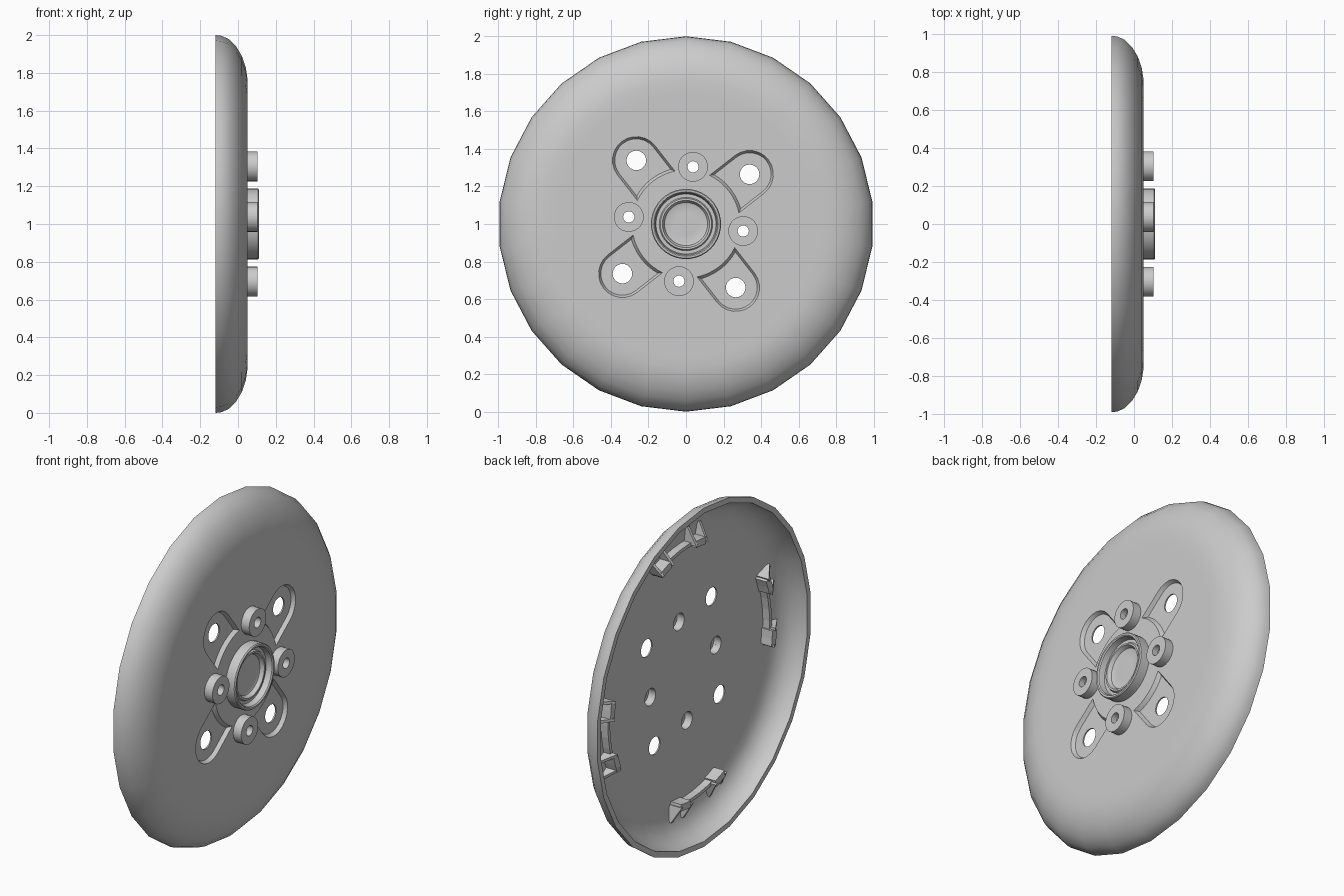
import bpy, bmesh, math
from mathutils import Matrix

if "Cube" in bpy.data.objects:
    bpy.data.objects.remove(bpy.data.objects["Cube"])

grey = bpy.data.materials.new("plain grey")
grey.use_nodes = True
GREY = (0.6, 0.6, 0.6, 1.0)
grey.diffuse_color = GREY
grey.node_tree.nodes["Principled BSDF"].inputs["Base Color"].default_value = GREY

TILT = math.radians(-7)                       # angular offset of the hub pattern
BOSS_ANGLES = [TILT + k * math.pi / 2 for k in range(4)]
LUG_ANGLES = [a + math.pi / 4 for a in BOSS_ANGLES]


def make_object(name, bm):
    """Turn a bmesh built around the x axis into an object at axle height."""
    bmesh.ops.recalc_face_normals(bm, faces=bm.faces)
    mesh = bpy.data.meshes.new(name)
    bm.to_mesh(mesh)
    bm.free()
    mesh.materials.append(grey)
    ob = bpy.data.objects.new(name, mesh)
    ob.location.z = 1
    bpy.context.collection.objects.link(ob)
    return ob


def shade(ob):
    bpy.ops.object.select_all(action='DESELECT')
    ob.select_set(True)
    bpy.context.view_layer.objects.active = ob
    bpy.ops.object.shade_smooth_by_angle(angle=math.radians(32))


def bridge(bm, a, b):
    for i in range(len(a)):
        j = (i + 1) % len(a)
        bm.faces.new((a[i], a[j], b[j], b[i]))


def lathe(bm, profile, sides, centre=(0, 0), start=0, loop=False):
    """Revolve (radius, x) points about x; open profiles are capped at both ends."""
    rings = []
    for r, x in profile:
        rings.append([bm.verts.new((x, centre[0] + r * math.cos(start + i * math.tau / sides),
                                    centre[1] + r * math.sin(start + i * math.tau / sides)))
                      for i in range(sides)])
    for a, b in zip(rings, rings[1:]):
        bridge(bm, a, b)
    if loop:
        bridge(bm, rings[-1], rings[0])
    else:
        bm.faces.new(rings[0])
        bm.faces.new(rings[-1])


def polar(r, a):
    return r * math.cos(a), r * math.sin(a)


def cut(ob, cutter):
    mod = ob.modifiers.new("cut", 'BOOLEAN')
    mod.operation, mod.solver, mod.object = 'DIFFERENCE', 'EXACT', cutter
    bpy.context.view_layer.objects.active = ob
    bpy.ops.object.modifier_apply(modifier=mod.name)
    bpy.data.objects.remove(cutter)


# Dished cover: hollow shell with a rounded shoulder
bm = bmesh.new()
lathe(bm, [(0.70, 0.05), (0.77, 0.05), (0.83, 0.041), (0.89, 0.02), (0.94, -0.01),
           (0.98, -0.05), (0.997, -0.09), (1.0, -0.118), (0.968, -0.118), (0.96, -0.08),
           (0.93, -0.035), (0.89, -0.003), (0.84, 0.013), (0.77, 0.02), (0.70, 0.02)],
      26, start=math.pi / 2)
cover = make_object("cover", bm)


# Four round-ended pockets with sloped walls
def pocket_outline(half, inner, tip=0.43, steps=12):
    spread = math.asin(half / inner)
    pts = [polar(inner, spread - 2 * spread * i / 8) for i in range(9)]
    for i in range(steps + 1):
        c, s = polar(half, -math.pi / 2 + math.pi * i / steps)
        pts.append((tip + c, s))
    return pts


bm = bmesh.new()
for ang in LUG_ANGLES:
    turn = Matrix.Rotation(ang, 3, 'X')
    rings = []
    for x, half, inner in ((0.028, 0.115, 0.302), (0.05, 0.127, 0.288), (0.08, 0.127, 0.288)):
        ring = [bm.verts.new((x, u, v)) for u, v in pocket_outline(half, inner)]
        bmesh.ops.transform(bm, matrix=turn.to_4x4(), verts=ring)
        rings.append(ring)
    bridge(bm, rings[0], rings[1])
    bridge(bm, rings[1], rings[2])
    bm.faces.new(rings[0])
    bm.faces.new(rings[2])
cut(cover, make_object("pocket_cutter", bm))

# Through holes in the pockets and behind the bosses
bm = bmesh.new()
for lug, boss in zip(LUG_ANGLES, BOSS_ANGLES):
    lathe(bm, [(0.052, -0.05), (0.052, 0.1)], 24, polar(0.43, lug))
    lathe(bm, [(0.05, -0.05), (0.05, 0.1)], 24, polar(0.307, boss))
cut(cover, make_object("hole_cutter", bm))
shade(cover)

# Hub: raised collar with a stepped, dished centre
bm = bmesh.new()
lathe(bm, [(0.187, 0.045), (0.187, 0.106), (0.182, 0.112), (0.172, 0.112), (0.166, 0.106),
           (0.160, 0.072), (0.142, 0.072), (0.136, 0.084), (0.126, 0.084), (0.115, 0.062),
           (0.105, 0.058), (0.06, 0.060)], 40)
shade(make_object("hub", bm))

# Bolt bosses with a narrow bore that widens at the back
for k, ang in enumerate(BOSS_ANGLES):
    bm = bmesh.new()
    lathe(bm, [(0.079, 0.047), (0.079, 0.102), (0.03, 0.102), (0.03, 0.066),
               (0.05, 0.066), (0.05, 0.047)], 28, polar(0.307, ang), loop=True)
    shade(make_object(f"boss_{k + 1}", bm))


# Retaining clips inside the shell: curved bar, end blocks and gussets
def arc_block(bm, r0, r1, x0, x1, a0, a1, steps=1, slope=0.0):
    """Curved block; slope lowers the outer edge to make a wedge."""
    sections = []
    for i in range(steps + 1):
        a = a0 + (a1 - a0) * i / steps
        sections.append([bm.verts.new((x, *polar(r, a))) for r, x in
                         ((r0, x0), (r1, x0), (r1, x1 + slope), (r0, x1))])
    for a, b in zip(sections, sections[1:]):
        bridge(bm, a, b)
    bm.faces.new(sections[0])
    bm.faces.new(sections[-1])


for k, ang in enumerate(BOSS_ANGLES):
    bm = bmesh.new()
    deg = math.radians
    arc_block(bm, 0.745, 0.765, 0.025, -0.025, ang - deg(16), ang + deg(16), 6)
    for side in (-1, 1):
        mid = ang + side * deg(12.5)
        arc_block(bm, 0.735, 0.775, 0.025, -0.05, mid - deg(3.5), mid + deg(3.5), 2)
        for offset in (8.5, 16):
            rib = ang + side * deg(offset)
            arc_block(bm, 0.75, 0.85, 0.025, -0.06, rib - deg(0.6), rib + deg(0.6), 1, 0.06)
    make_object(f"clip_{k + 1}", bm)
